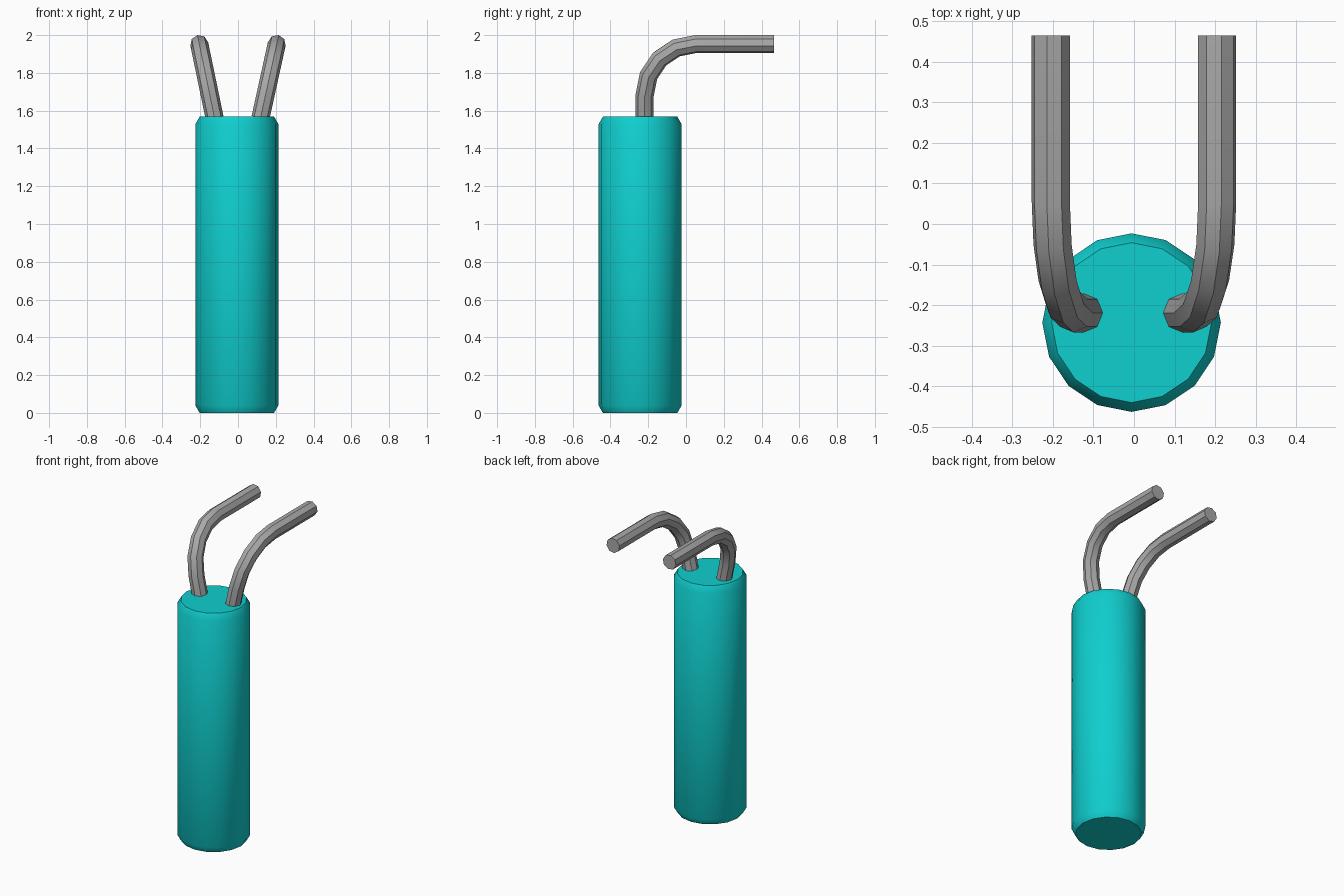
import bpy, bmesh, math
from mathutils import Vector

cube = bpy.data.objects.get("Cube")
if cube:
    bpy.data.objects.remove(cube, do_unlink=True)


def material(name, color):
    mat = bpy.data.materials.new(name)
    mat.use_nodes = True
    mat.diffuse_color = (*color, 1)
    mat.node_tree.nodes["Principled BSDF"].inputs["Base Color"].default_value = (*color, 1)
    return mat


def skin(name, rings, mat):
    """Join matching rings of points into a capped, edge-sharp tube."""
    bm = bmesh.new()
    loops = [[bm.verts.new(p) for p in ring] for ring in rings]
    n = len(loops[0])
    for a, b in zip(loops, loops[1:]):
        for i in range(n):
            j = (i + 1) % n
            bm.faces.new((a[i], a[j], b[j], b[i]))
    bm.faces.new(loops[0])
    bm.faces.new(loops[-1])
    bmesh.ops.recalc_face_normals(bm, faces=bm.faces)
    mesh = bpy.data.meshes.new(name)
    bm.to_mesh(mesh)
    bm.free()
    mesh.materials.append(mat)
    obj = bpy.data.objects.new(name, mesh)
    bpy.context.collection.objects.link(obj)
    bpy.ops.object.select_all(action='DESELECT')
    obj.select_set(True)
    bpy.context.view_layer.objects.active = obj
    bpy.ops.object.shade_smooth_by_angle(angle=math.radians(40))
    return obj


def circle(sides):
    return [(math.cos(math.tau * i / sides), math.sin(math.tau * i / sides)) for i in range(sides)]


teal = material("teal", (0.005, 0.62, 0.62))
grey = material("wire grey", (0.4, 0.4, 0.4))

# Cylindrical body with chamfered rims
HEIGHT = 1.568
profile = [(0.197, 0), (0.22, 0.04), (0.22, HEIGHT - 0.04), (0.197, HEIGHT)]
skin("body", [[Vector((-0.006 + r * c, -0.243 + r * s, z)) for c, s in circle(16)]
              for r, z in profile], teal)

# Bent wires: a quarter bend in a plane leaning outwards
BEND, BEND_Y, BEND_Z, WIRE = 0.272, 0.053, 1.681, 0.048
bend = [math.radians(22.5 * k) for k in range(5)]
path = [(-0.219, 1.562)]
path += [(BEND_Y - BEND * math.cos(a), BEND_Z + BEND * math.sin(a)) for a in bend]
path += [(0.465, BEND_Z + BEND)]


def wire(name, base_x, top_x):
    base_z, top_z = path[0][1], path[-1][1]
    lean = (top_x - base_x) / (top_z - base_z)
    points = [Vector((base_x + lean * (z - base_z), y, z)) for y, z in path]
    normal = Vector((1, 0, -lean)).normalized()
    rings = []
    for i, p in enumerate(points):
        before = (p - points[max(i - 1, 0)]).normalized()
        after = (points[min(i + 1, len(points) - 1)] - p).normalized()
        tangent = (before + after).normalized()
        # Mitre keeps the tube width constant through each bend
        mitre = 1 / max(before.dot(tangent), after.dot(tangent))
        side = tangent.cross(normal) * mitre
        rings.append([p + WIRE * (c * normal + s * side) for c, s in circle(8)])
    skin(name, rings, grey)


wire("left_wire", 0.119, 0.205)
wire("right_wire", -0.124, -0.205)
